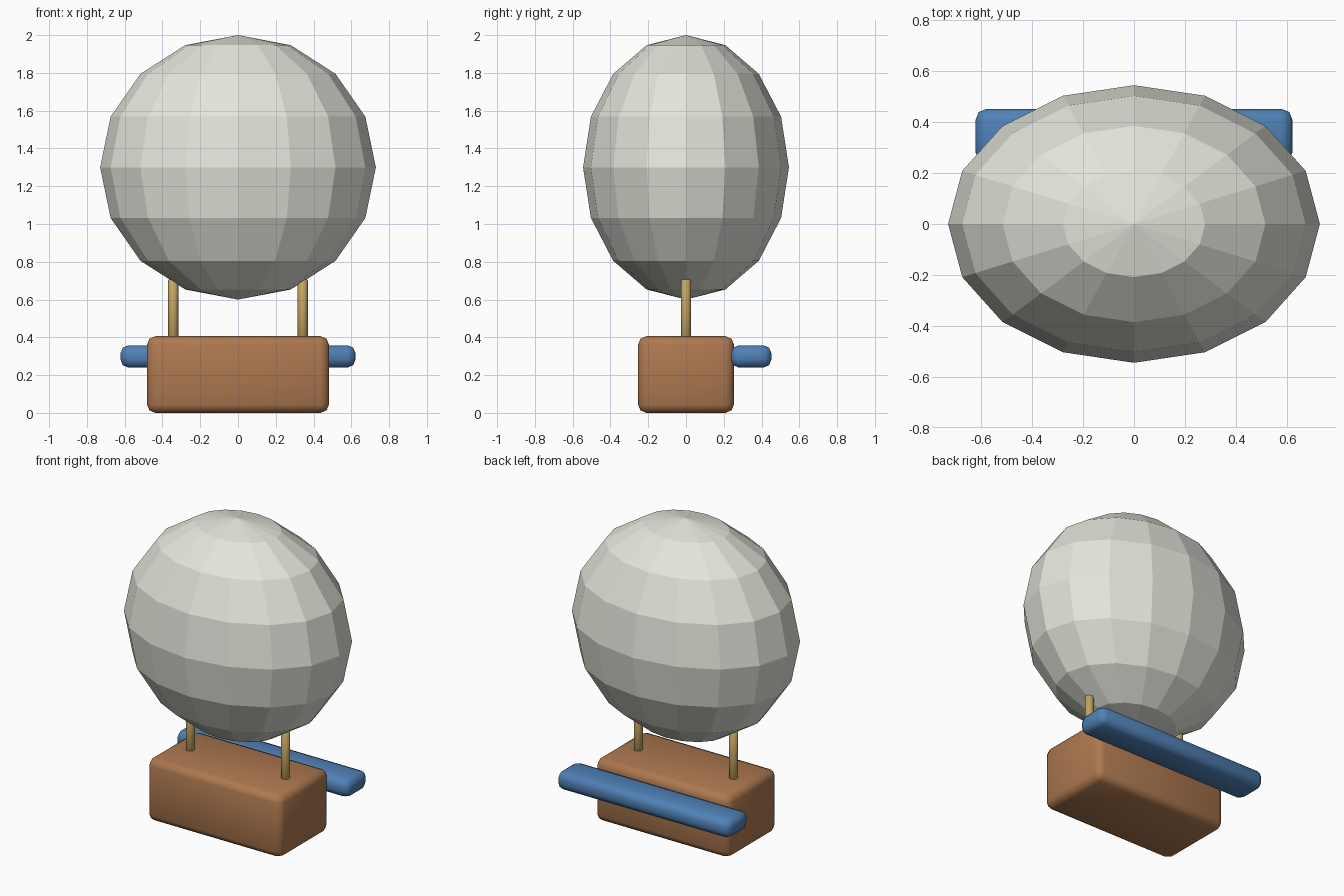
import bpy
import math

if "Cube" in bpy.data.objects:
    bpy.data.objects.remove(bpy.data.objects["Cube"])


def material(name, rgb):
    m = bpy.data.materials.new(name)
    m.diffuse_color = (*rgb, 1)
    m.use_nodes = True
    m.node_tree.nodes["Principled BSDF"].inputs["Base Color"].default_value = m.diffuse_color
    return m


CREAM = material("cream", (0.78, 0.78, 0.71))
BROWN = material("brown", (0.42, 0.19, 0.08))
BLUE = material("blue", (0.08, 0.22, 0.47))
TAN = material("tan", (0.55, 0.37, 0.12))


def finish(name, mat, bevel=0, segments=2):
    """Name, colour and optionally round off the active object."""
    ob = bpy.context.object
    ob.name = name
    ob.data.materials.append(mat)
    bpy.ops.object.transform_apply(location=False, rotation=False, scale=True)
    if bevel:
        mod = ob.modifiers.new("Bevel", 'BEVEL')
        mod.width = bevel
        mod.segments = segments
        mod.limit_method = 'ANGLE'
        mod.angle_limit = math.radians(50)
        bpy.ops.object.modifier_apply(modifier=mod.name)
        bpy.ops.object.shade_smooth_by_angle(angle=math.radians(50))
    return ob


def box(name, centre, size, mat, bevel):
    bpy.ops.mesh.primitive_cube_add(size=1, location=centre)
    bpy.context.object.scale = size
    return finish(name, mat, bevel)


# Faceted balloon envelope
bpy.ops.mesh.primitive_uv_sphere_add(segments=16, ring_count=8, radius=1,
                                     location=(0, 0, 1.3))
bpy.context.object.scale = (0.73, 0.545, 0.70)
finish("balloon", CREAM)

# Basket and rear crossbar
box("basket", (0, 0, 0.203), (0.964, 0.508, 0.406), BROWN, 0.045)
box("rear_bar", (0, 0.345, 0.299), (1.244, 0.214, 0.118), BLUE, 0.042)

# Two struts between basket and balloon
for side, x in (("left", -0.343), ("right", 0.343)):
    bpy.ops.mesh.primitive_cylinder_add(vertices=12, radius=0.027, depth=0.34,
                                        location=(x, 0, 0.538))
    finish(side + "_strut", TAN, 0.008, 1)
